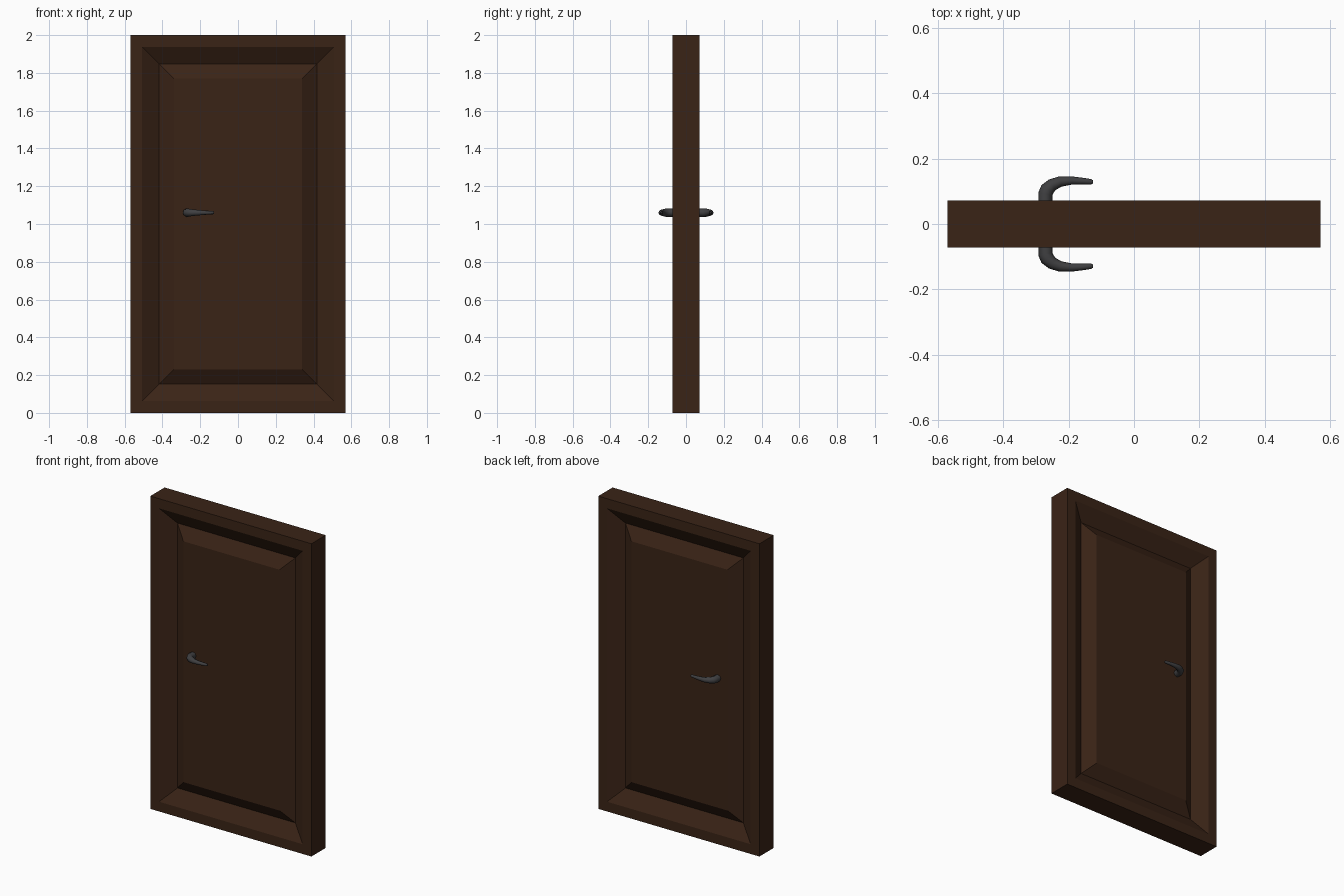
import bpy
import bmesh
from mathutils import Vector

if "Cube" in bpy.data.objects:
    bpy.data.objects.remove(bpy.data.objects["Cube"])

W, T, H = 1.14, 0.144, 2.0


def material(name, color):
    m = bpy.data.materials.new(name)
    m.diffuse_color = color
    m.use_nodes = True
    m.node_tree.nodes["Principled BSDF"].inputs["Base Color"].default_value = m.diffuse_color
    return m


wood = material("dark_wood", (0.042, 0.017, 0.008, 1))
metal = material("dark_metal", (0.05, 0.05, 0.053, 1))

# Door slab: frame border, sloped recess, raised centre panel on both faces
bm = bmesh.new()
bmesh.ops.create_cube(bm, size=1)
bmesh.ops.scale(bm, vec=(W, T, H), verts=bm.verts)
bmesh.ops.translate(bm, vec=(0, 0, H / 2), verts=bm.verts)
for side in (-1, 1):
    face = next(f for f in bm.faces if f.normal.y * side > 0.9)
    # (inset width, movement along the outward direction)
    for width, rise in ((0.062, 0.0), (0.091, -0.056), (0.077, 0.05)):
        bmesh.ops.inset_region(bm, faces=[face], thickness=width, depth=0,
                               use_even_offset=True, use_boundary=True)
        for v in face.verts:
            v.co.y += side * rise
bm.normal_update()
mesh = bpy.data.meshes.new("door_panel")
bm.to_mesh(mesh)
bm.free()
mesh.materials.append(wood)
bpy.context.collection.objects.link(bpy.data.objects.new("door_panel", mesh))

# Lever handles: tapered bent tubes, x, distance from door centre, radius
PATH = [(-0.271, 0.04, 0.021), (-0.271, 0.092, 0.022), (-0.265, 0.106, 0.022),
        (-0.250, 0.120, 0.019), (-0.225, 0.130, 0.016), (-0.190, 0.133, 0.0125),
        (-0.155, 0.131, 0.010), (-0.132, 0.129, 0.0085), (-0.126, 0.129, 0.005)]
for name, side in (("front_handle", -1), ("back_handle", 1)):
    curve = bpy.data.curves.new(name, "CURVE")
    curve.dimensions = "3D"
    curve.bevel_depth = 1.0
    curve.bevel_resolution = 2
    curve.use_fill_caps = True
    spline = curve.splines.new("POLY")
    spline.points.add(len(PATH) - 1)
    for p, (x, y, r) in zip(spline.points, PATH):
        p.co = (x, side * y, 1.06, 1)
        p.radius = r
    spline.use_smooth = True
    curve.materials.append(metal)
    bpy.context.collection.objects.link(bpy.data.objects.new(name, curve))
